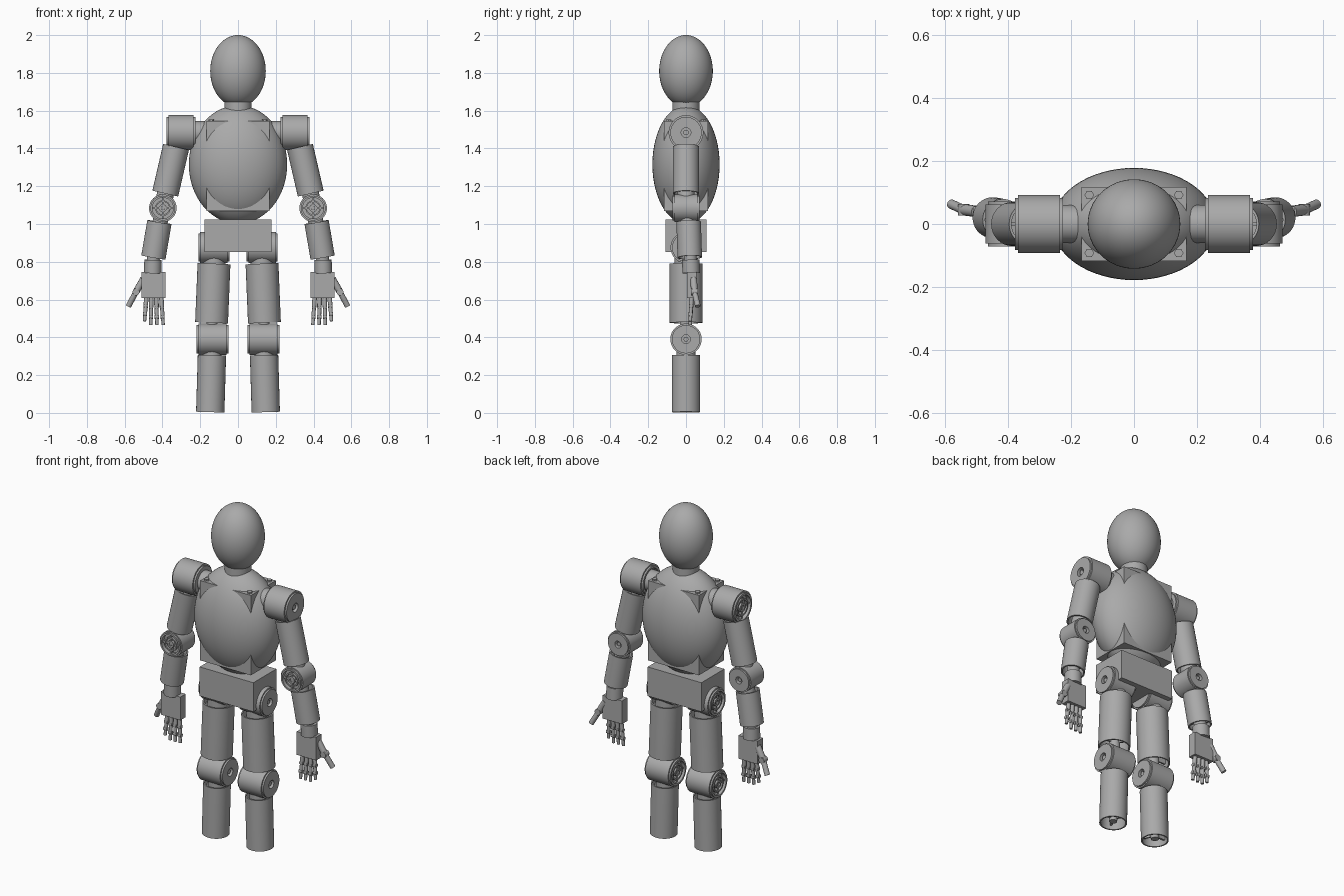
import bpy, bmesh, math
from mathutils import Vector, Matrix

old = bpy.data.objects.get("Cube")
if old:
    bpy.data.objects.remove(old, do_unlink=True)

GREY = (0.40, 0.40, 0.40, 1)
mat = bpy.data.materials.new("plain grey")
mat.use_nodes = True
mat.diffuse_color = GREY
mat.node_tree.nodes["Principled BSDF"].inputs["Base Color"].default_value = GREY


def finish(name, bm, smooth=True):
    bmesh.ops.recalc_face_normals(bm, faces=bm.faces[:])
    me = bpy.data.meshes.new(name)
    bm.to_mesh(me)
    bm.free()
    ob = bpy.data.objects.new(name, me)
    bpy.context.collection.objects.link(ob)
    me.materials.append(mat)
    if smooth:
        bpy.ops.object.select_all(action='DESELECT')
        ob.select_set(True)
        bpy.context.view_layer.objects.active = ob
        bpy.ops.object.shade_smooth_by_angle(angle=math.radians(35))
    return ob


def frame(p, q):
    """Matrix whose z axis runs from p to q."""
    d = Vector(q) - Vector(p)
    return Matrix.Translation(p) @ d.to_track_quat('Z', 'Y').to_matrix().to_4x4(), d.length


def add_lathe(bm, m, profile, closed=False, n=48):
    """Spin (radius, height) points around the z axis of m."""
    rings = []
    for r, z in profile:
        rings.append([bm.verts.new(m @ Vector((r * math.cos(a), r * math.sin(a), z)))
                      for a in (2 * math.pi * i / n for i in range(n))])
    pairs = list(zip(rings, rings[1:]))
    if closed:
        pairs.append((rings[-1], rings[0]))
    else:
        bm.faces.new(rings[0])
        bm.faces.new(rings[-1])
    for a, b in pairs:
        for i in range(n):
            j = (i + 1) % n
            bm.faces.new((a[i], a[j], b[j], b[i]))


def add_box(bm, m, size, centre):
    bmesh.ops.create_cube(bm, size=1, matrix=m @ Matrix.Translation(centre) @ Matrix.Diagonal((*size, 1)))


def ellipsoid(name, centre, radii):
    bm = bmesh.new()
    bmesh.ops.create_uvsphere(bm, u_segments=64, v_segments=40, radius=1,
                              matrix=Matrix.Translation(centre) @ Matrix.Diagonal((*radii, 1)))
    return finish(name, bm)


def box(name, size, centre):
    bm = bmesh.new()
    add_box(bm, Matrix(), size, centre)
    return finish(name, bm, False)


def rod(name, p, q, r, n=32):
    bm = bmesh.new()
    m, l = frame(p, q)
    add_lathe(bm, m, [(r, 0), (r, l)], n=n)
    return finish(name, bm)


def add_spokes(bm, m, r, z, height, count):
    for i in range(count):
        spin = m @ Matrix.Rotation(2 * math.pi * i / count + math.pi / 2, 4, 'Z')
        add_box(bm, spin, (r, 0.01, height), (r / 2, 0, z))


def tube(name, p, q, r):
    """Open limb shell with a spoked core."""
    bm = bmesh.new()
    m, l = frame(p, q)
    w = 0.008
    add_lathe(bm, m, [(r, 0), (r, l), (r - w, l), (r - w, 0)], closed=True)
    add_lathe(bm, m, [(0.022, 0.01), (0.022, l - 0.01)], n=24)
    add_lathe(bm, m, [(r - w / 2, l / 2 - 0.01), (r - w / 2, l / 2 + 0.01)])
    add_spokes(bm, m, r - w / 2, l / 2, l - 0.05, 3)
    return finish(name, bm)


def joint(name, p, q, r):
    """Drum with a hub hole at the q end and an open spoked wheel at the p end."""
    bm = bmesh.new()
    m, l = frame(p, q)
    cap, step, rim, hub = r * 0.9, 0.01, r * 0.76, r * 0.28
    add_lathe(bm, m, [(rim, 0.025), (rim, 0), (cap, 0), (cap, step), (r, step), (r, l - step),
                      (cap, l - step), (cap, l), (hub, l), (hub, l - 0.025)])
    add_lathe(bm, m, [(r * 0.56, 0.02), (r * 0.56, 0.005), (r * 0.46, 0.005), (r * 0.46, 0.02)],
              closed=True)
    add_lathe(bm, m, [(hub, 0.026), (hub, 0.004), (hub * 0.5, 0.004), (hub * 0.5, 0.02)])
    add_spokes(bm, m, rim, 0.018, 0.016, 4)
    add_lathe(bm, m, [(hub * 0.55, l - 0.026), (hub * 0.55, l - 0.008)], n=24)
    return finish(name, bm)


# Head, neck and trunk
ellipsoid("head", (0, 0, 1.81), (0.147, 0.142, 0.19))
rod("neck", (0, 0, 1.56), (0, 0, 1.66), 0.072, 48)
ellipsoid("torso_shell", (0, 0, 1.315), (0.26, 0.178, 0.313))
box("torso_frame", (0.334, 0.234, 0.475), (0, 0, 1.307))
rod("waist", (0, 0, 1.0), (0, 0, 1.08), 0.06)
box("pelvis", (0.354, 0.216, 0.173), (0, 0, 0.938))
for x in (-1, 1):
    for y in (-1, 1):
        rod("frame_bolt", (x * 0.142, y * 0.092, 1.54), (x * 0.142, y * 0.092, 1.553), 0.015, 6)

# Limbs, once for each side
for side, s in (("left", 1), ("right", -1)):
    def at(x, y, z):
        return Vector((s * x, y, z))

    def across(part, x0, x1, z, r):
        lo, hi = sorted((s * x0, s * x1))
        joint(f"{side}_{part}", (lo, 0, z), (hi, 0, z), r)

    # Leg
    across("hip", 0.045, 0.21, 0.875, 0.082)
    across("knee", 0.05, 0.22, 0.39, 0.083)
    tube(f"{side}_thigh", at(0.14, 0, 0.477), at(0.127, 0, 0.79), 0.087)
    tube(f"{side}_shin", at(0.147, 0, 0.004), at(0.138, 0, 0.305), 0.075)
    rod(f"{side}_hip_link", at(0.128, 0, 0.76), at(0.126, 0, 0.83), 0.06)
    rod(f"{side}_knee_upper_link", at(0.138, 0, 0.45), at(0.138, 0, 0.52), 0.03)
    rod(f"{side}_knee_lower_link", at(0.138, 0, 0.27), at(0.138, 0, 0.33), 0.05)

    # Arm
    across("shoulder", 0.225, 0.378, 1.484, 0.092)
    rod(f"{side}_shoulder_axle", at(0.15, 0, 1.484), at(0.24, 0, 1.484), 0.06)
    tube(f"{side}_upper_arm", at(0.385, 0, 1.161), at(0.328, 0, 1.408), 0.07)
    rod(f"{side}_elbow_link", at(0.394, 0, 1.11), at(0.378, 0, 1.19), 0.045)
    joint(f"{side}_elbow", at(0.398, -0.072, 1.084), at(0.398, 0.072, 1.084), 0.073)
    tube(f"{side}_forearm", at(0.448, 0.02, 0.823), at(0.416, 0.014, 1.01), 0.065)
    rod(f"{side}_forearm_link", at(0.418, 0.01, 0.98), at(0.405, 0.005, 1.05), 0.04)
    rod(f"{side}_wrist", at(0.452, 0.027, 0.74), at(0.45, 0.025, 0.81), 0.046)
    rod(f"{side}_wrist_pin", at(0.45, 0.025, 0.79), at(0.445, 0.02, 0.86), 0.034)

    # Hand
    box(f"{side}_palm", (0.128, 0.05, 0.138), at(0.447, 0.03, 0.677))
    for i in range(4):
        x, drop = 0.402 + i * 0.029, 0.465 + (0.02 if i == 3 else 0)
        tip = at(x + (i - 1.5) * 0.004, 0.022, drop)
        root = at(x - (i - 1.5) * 0.003, 0.03, 0.62)
        knuckles = [root.lerp(tip, t) for t in (0, 0.4, 0.72, 1)]
        for k, r in enumerate((0.012, 0.0105, 0.009)):
            rod(f"{side}_finger_{i + 1}_{k + 1}", knuckles[k], knuckles[k + 1], r, 16)
            rod(f"{side}_knuckle_{i + 1}_{k + 1}", knuckles[k] - Vector((0.011, 0, 0)),
                knuckles[k] + Vector((0.011, 0, 0)), 0.011, 16)
    thumb = [at(0.50, 0.04, 0.71), at(0.54, 0.045, 0.64), at(0.58, 0.063, 0.565)]
    rod(f"{side}_thumb_base", thumb[0], thumb[1], 0.018, 20)
    rod(f"{side}_thumb_tip", thumb[1], thumb[2], 0.015, 20)
    rod(f"{side}_thumb_knuckle", thumb[1] - Vector((0, 0.018, 0)), thumb[1] + Vector((0, 0.018, 0)), 0.018, 20)
